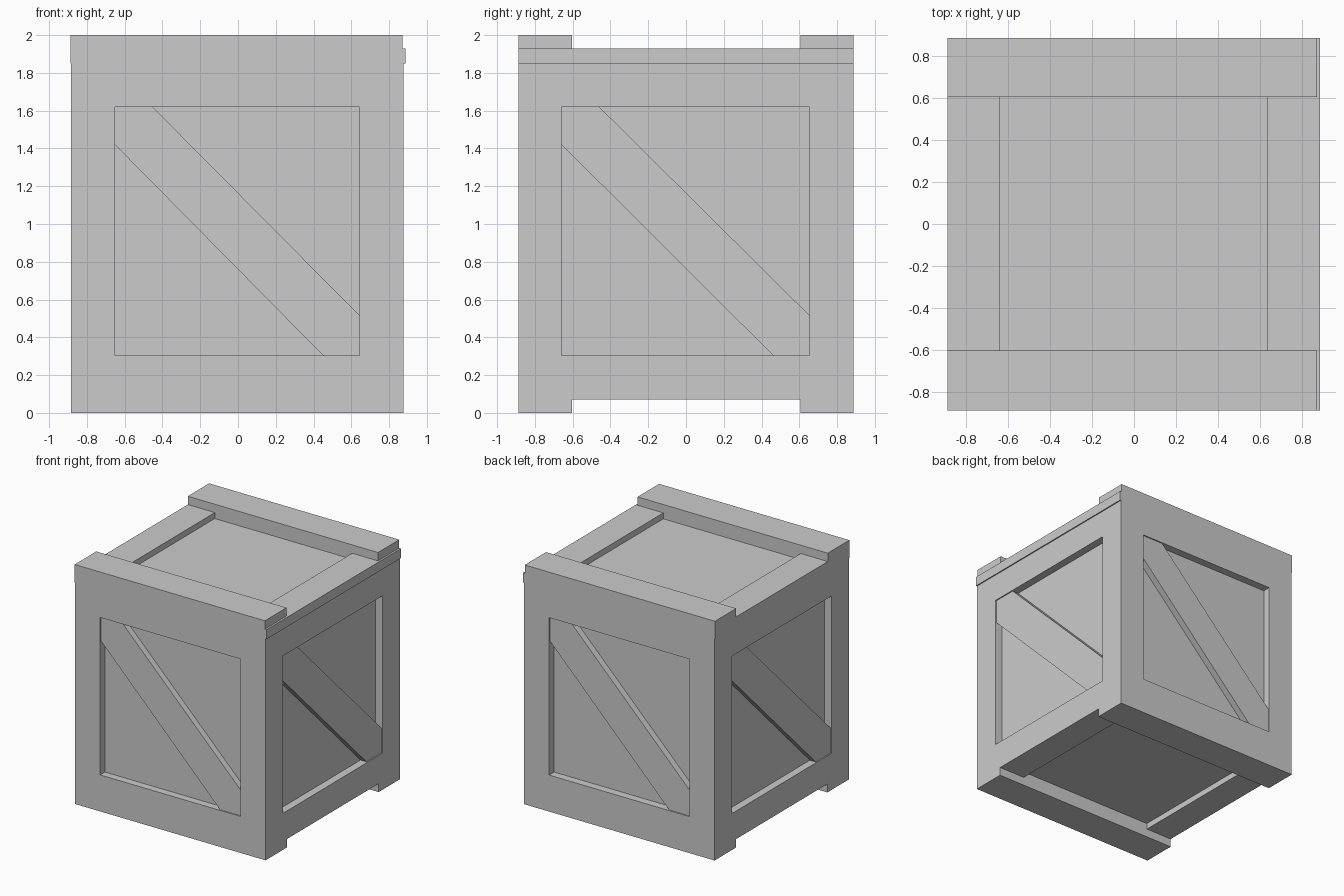
import bpy, bmesh
from math import radians
from mathutils import Matrix, Vector

if "Cube" in bpy.data.objects:
    bpy.data.objects.remove(bpy.data.objects["Cube"])


def prism(name, outline, y0, y1, matrix=Matrix()):
    """Extrude an (x, z) outline from y0 to y1, then place it with matrix."""
    bm = bmesh.new()
    face = bm.faces.new([bm.verts.new((x, y0, z)) for x, z in outline])
    ext = bmesh.ops.extrude_face_region(bm, geom=[face])
    verts = [v for v in ext["geom"] if isinstance(v, bmesh.types.BMVert)]
    bmesh.ops.translate(bm, verts=verts, vec=Vector((0, y1 - y0, 0)))
    bmesh.ops.recalc_face_normals(bm, faces=bm.faces)
    bm.transform(matrix)
    mesh = bpy.data.meshes.new(name)
    bm.to_mesh(mesh)
    bm.free()
    obj = bpy.data.objects.new(name, mesh)
    bpy.context.collection.objects.link(obj)
    return obj


def box(name, x, y, z, matrix=Matrix()):
    outline = [(x[0], z[0]), (x[1], z[0]), (x[1], z[1]), (x[0], z[1])]
    return prism(name, outline, y[0], y[1], matrix)


def wall(name, angle, dist, half, hole, shift):
    """Board frame with a recessed diagonal brace; local front is -y."""
    m = Matrix.Rotation(radians(angle), 4, 'Z') @ Matrix.Translation((shift, 0, 0))
    lo, hi, y = 0.305, 1.62, (-dist, -dist + 0.07)
    box(name + "_left_stile", (-half, -hole), y, (0.15, 1.85), m)
    box(name + "_right_stile", (hole, half), y, (0.15, 1.85), m)
    box(name + "_bottom_rail", (-hole, hole), y, (0.15, lo), m)
    box(name + "_top_rail", (-hole, hole), y, (hi, 1.85), m)
    brace = [(-hole, hi), (-hole, hi - 0.2), (hole - 0.195, lo),
             (hole, lo), (hole, lo + 0.21), (-hole + 0.2, hi)]
    prism(name + "_brace", brace, -dist + 0.01, -dist + 0.075, m)


# Inner box forming the recessed panels
box("inner_panels", (-0.82, 0.81), (-0.825, 0.82), (0.12, 1.88))

# Four walls; the front and back cover the ends of the side walls
wall("front", 0, 0.888, 0.88, 0.648, -0.004)
wall("right", 90, 0.876, 0.818, 0.657, -0.002)
wall("back", 180, 0.886, 0.88, 0.648, 0.004)
wall("left", 270, 0.884, 0.818, 0.657, 0.002)

# Top and bottom: a board frame, capped by two outer planks along x
for name, z_frame, z_plank, x0, x1, cap in (
        ("top", (1.85, 1.93), (1.93, 2.0), -0.888, 0.886, 0.87),
        ("bottom", (0.07, 0.15), (0.0, 0.07), -0.884, 0.876, 0.876)):
    box(name + "_left_board", (x0, -0.638), (-0.888, 0.886), z_frame)
    box(name + "_right_board", (0.632, x1), (-0.888, 0.886), z_frame)
    for side, y in (("front", (-0.888, -0.603)), ("back", (0.605, 0.886))):
        box(f"{name}_{side}_board", (-0.638, 0.632), y, z_frame)
        box(f"{name}_{side}_plank", (x0, cap), y, z_plank)
